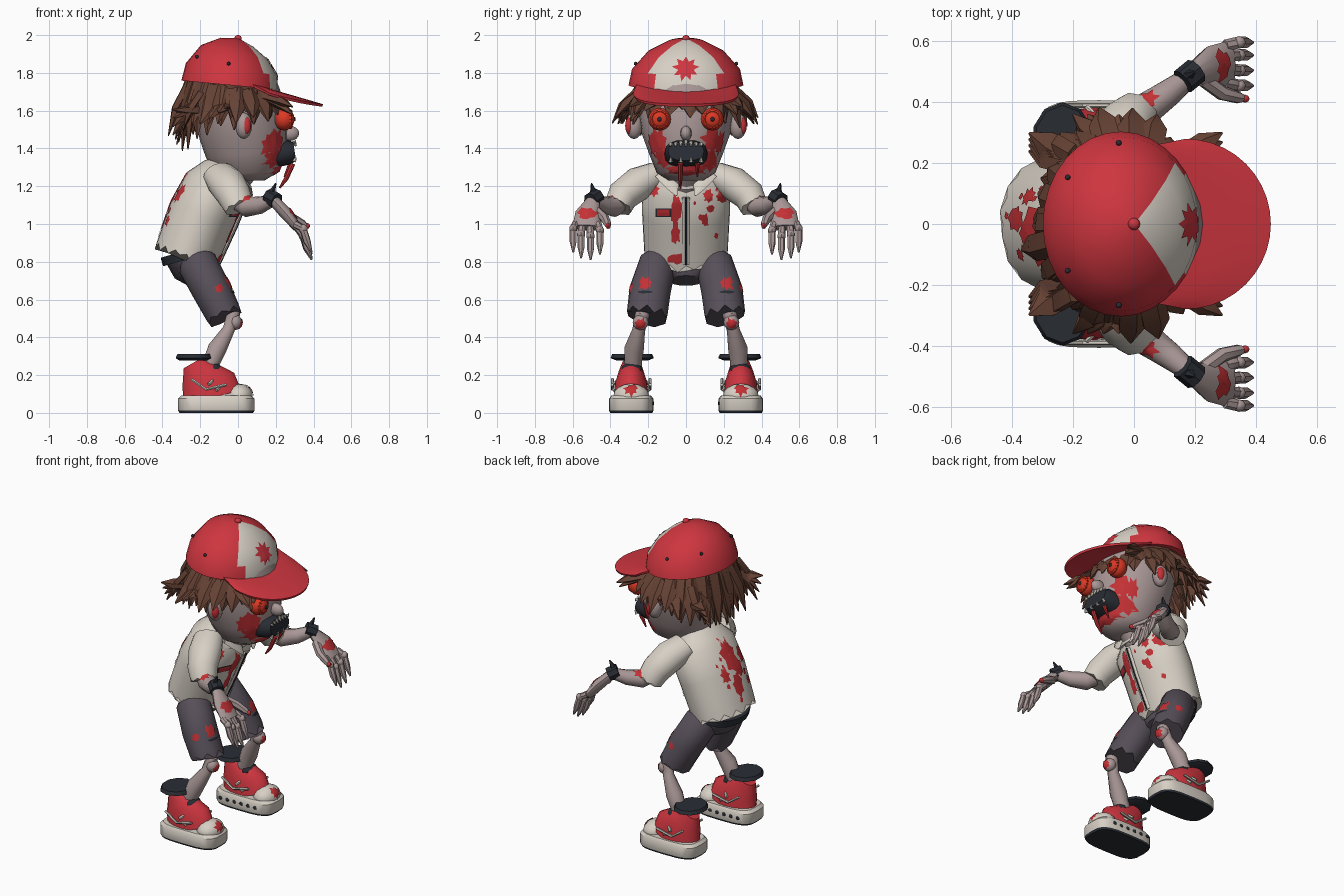
import bpy, bmesh, math, random
from mathutils import Vector, Matrix
from mathutils.bvhtree import BVHTree

if "Cube" in bpy.data.objects:
    bpy.data.objects.remove(bpy.data.objects["Cube"])

random.seed(7)
U = random.uniform
V = Vector


def mat(name, r, g, b):
    m = bpy.data.materials.new(name)
    m.diffuse_color = (r, g, b, 1)
    m.use_nodes = True
    m.node_tree.nodes["Principled BSDF"].inputs["Base Color"].default_value = m.diffuse_color
    return m


RED = mat("cap red", .62, .036, .05)
BLOOD = mat("blood red", .55, .03, .035)
EYE = mat("eye orange red", .72, .04, .018)
SKIN = mat("dead skin", .40, .315, .31)
CLOTH = mat("off white", .68, .63, .56)
HAIR = mat("hair brown", .135, .055, .035)
SHORTS = mat("shorts grey purple", .095, .078, .10)
DARK = mat("near black", .022, .026, .034)
TREES = {}


def done(name, bm, mats, mirror=False):
    """Turn a bmesh into an object, optionally with a copy mirrored in y."""
    mats = mats if isinstance(mats, list) else [mats]
    for side in (("left_", "right_") if mirror else ("",)):
        if side == "right_":
            bmesh.ops.scale(bm, vec=(1, -1, 1), verts=bm.verts)
        bmesh.ops.recalc_face_normals(bm, faces=bm.faces)
        for f in bm.faces:
            f.smooth = True
        for e in bm.edges:
            e.smooth = not (len(e.link_faces) == 2 and e.calc_face_angle(0) > .7)
        me = bpy.data.meshes.new(side + name)
        bm.to_mesh(me)
        for m in mats:
            me.materials.append(m)
        bpy.context.collection.objects.link(bpy.data.objects.new(side + name, me))
        TREES[side + name] = BVHTree.FromBMesh(bm)
    bm.free()


def loft(bm, secs, n=16, ref=(0, 1, 0), p=2, jag=0):
    """Skin oval sections (centre, half width along ref, other half width)."""
    pts, rings = [V(s[0]) for s in secs], []
    for i, (c, a, b) in enumerate(secs):
        t = (pts[min(i + 1, len(pts) - 1)] - pts[max(i - 1, 0)]).normalized()
        u = (V(ref) - t * V(ref).dot(t)).normalized()
        w = t.cross(u)
        ring = []
        for k in range(n):
            g = 2 * math.pi * k / n
            cu, cw = [math.copysign(abs(x) ** (2 / p), x) for x in (math.cos(g), math.sin(g))]
            q = pts[i] + u * a * cu + w * b * cw
            if i == 0 and jag and k % 2:
                q -= t * U(.3, 1) * jag
            ring.append(bm.verts.new(q))
        rings.append(ring)
    for r, s in zip(rings, rings[1:]):
        for k in range(n):
            bm.faces.new((r[k], r[(k + 1) % n], s[(k + 1) % n], s[k]))
    bm.faces.new(rings[0])
    bm.faces.new(rings[-1])
    return bm


def tube(bm, pts, radii, n=8, ref=(0, 1, 0)):
    return loft(bm, [(p, r, r) for p, r in zip(pts, radii)], n, ref)


def ball(bm, c, r, seg=14):
    bmesh.ops.create_uvsphere(bm, u_segments=seg, v_segments=seg // 2 + 1, radius=1,
                              matrix=Matrix.Translation(c) @ Matrix.Diagonal((*r, 1)))
    return bm


def splat(bm, target, at, d, r, sy=1, sz=1, n=14, lo=.72, hi=1, wob=.2, lift=.005):
    """Thin jagged patch projected along d onto a part."""
    d, at = V(d).normalized(), V(at)
    up = V((0, 0, 1))
    side = d.cross(up).normalized()
    up = side.cross(d)
    rad = [r * (hi if k % 2 == 0 else lo) * U(1 - wob, 1 + wob) for k in range(n)]

    def hit(k, f):
        g = 2 * math.pi * (k + .5) / n
        o = at - d + side * math.cos(g) * rad[k] * f * sy + up * math.sin(g) * rad[k] * f * sz
        loc, nor, _, _ = TREES[target].ray_cast(o, d)
        return bm.verts.new(loc - d * lift) if loc else None
    rings = [[hit(k, f) for k in range(n)] for f in (.02, .35, .7, 1)]
    for a, b in zip(rings, rings[1:]):
        for k in range(n):
            q = (a[k], a[(k + 1) % n], b[(k + 1) % n], b[k])
            if all(q):
                bm.faces.new(q)


new = bmesh.new

# Head, ears, nose, eyes, mouth
bm = loft(new(), [((.05, 0, 1.23), .09, .09), ((.05, 0, 1.27), .155, .165), ((.045, 0, 1.37), .195, .215),
                  ((.03, 0, 1.48), .235, .235), ((.01, 0, 1.6), .255, .24), ((-.02, 0, 1.74), .25, .22)], 24)
tube(bm, [(-.05, 0, 1.2), (.03, 0, 1.3)], [.085, .085], 12)
ball(bm, (.275, 0, 1.48), (.05, .03, .04))
done("head", bm, SKIN)
done("ear", ball(new(), (.03, .275, 1.52), (.045, .045, .07)), SKIN, True)
done("ear_wound", ball(new(), (.045, .3, 1.52), (.025, .022, .045)), BLOOD, True)
done("eye", ball(new(), (.245, .14, 1.555), (.055, .06, .06), 18), EYE, True)
bm = new()
ring = [V((.278, .14 + .042 * math.cos(i * math.pi / 8), 1.555 + .042 * math.sin(i * math.pi / 8))) for i in range(16)]
for i, v in enumerate(ring):
    tube(bm, [v, ring[(i + 1) % 16]], [.011, .011], 6, (1, 0, 0))
done("eye_rim", bm, EYE, True)
done("pupil", ball(new(), (.297, .14, 1.555), (.009, .012, .012)), DARK, True)
done("mouth", loft(new(), [((.2, 0, 1.37), .115, .07), ((.27, 0, 1.38), .11, .065), ((.3, 0, 1.385), .095, .05)], 16, p=2.6), DARK)
bm = new()
for k in range(-3, 4):
    y = k * .027
    tube(bm, [(.297, y, 1.44 - abs(y) * .2), (.308, y, 1.412)], [.012, .004], 6)
    if k % 2:
        tube(bm, [(.297, y, 1.33), (.308, y, 1.352)], [.012, .004], 6)
done("teeth", bm, CLOTH)
bm = tube(new(), [(.29, -.03, 1.32), (.255, -.03, 1.24), (.22, -.03, 1.19)], [.014, .012, .005])
tube(bm, [(.28, .06, 1.32), (.245, .06, 1.25)], [.014, .004])
done("mouth_drips", bm, BLOOD)
bm = new()
for y, z, r, sy, sz in ((-.15, 1.44, .075, .7, 1), (.14, 1.44, .075, .8, 1), (0, 1.29, .1, 1.4, .4),
                        (-.12, 1.35, .06, .8, 1), (.125, 1.34, .06, .8, 1)):
    splat(bm, "head", (.3, y, z), (-1, 0, 0), r, sy, sz)
for s in (1, -1):
    splat(bm, "head", (.17, s * .2, 1.42), (-.5, -s, 0), .06, .7, 1.3, lo=.55)
done("face_blood", bm, BLOOD)

# Hair: a band under the cap, rows of broad spikes and corner tufts, longest at the back
bm = loft(new(), [((-.025, 0, 1.63), .27, .24), ((-.035, 0, 1.77), .275, .225)], 20)


def lock(base, tip, w, ref):
    base, tip = V(base), V(tip)
    out = V((tip.x - base.x, tip.y - base.y, 0)) * .15
    loft(bm, [(base, w, .025), (base.lerp(tip, .5) + out, w, .024), (tip, .004, .003)], 5, ref)


for count, rt, drop in ((22, .35, .02), (20, .3, .04), (18, .28, -.02)):
    for i in range(count):
        a = 2 * math.pi * (i + U(-.25, .25)) / count
        c, s = math.cos(a), math.sin(a)
        x = -.03 + .225 * c
        k = U(.9, 1.1) * rt
        lock((x, .245 * s, 1.715 - .2 * x),
             (-.05 + k * c * (.97 if c > 0 else .87), (k + .02) * s,
              1.53 + .035 * c + drop + U(-.03, .03) - .06 * max(0, -c) ** 2), .05, (-s, c, 0))
for s in (1, -1):
    for i in range(5):
        lock((-.2, s * (.04 + .045 * i), 1.69), (-.325 + .01 * i, s * (.03 + .06 * i), 1.42 + .025 * i), .045, (0, 1, 0))
    for i in range(4):
        lock((-.17, s * .2, 1.69 - .03 * i), (-.345, s * (.24 + .02 * i), 1.47 + .045 * i), .05, (-1, -s, 0))
        lock((-.06, s * .24, 1.68 - .02 * i), (-.2 + .05 * i, s * .36, 1.53 + .03 * i), .045, (1, 0, 0))
    for y, z in ((.3, 1.62), (.27, 1.58)):
        lock((.13, s * .2, 1.675), (.29, s * y, z), .04, (-1, s, 0))
done("hair", bm, HAIR)

# Cap crown with pale front panel, brim, button, eyelets, star
bm = loft(new(), [((-.043, 0, 1.735), .304, .258), ((-.035, 0, 1.82), .286, .243), ((-.02, 0, 1.91), .203, .18),
                  ((-.005, 0, 1.962), .1, .09), ((0, 0, 1.982), .01, .01)], 32)
for f in bm.faces:
    c = f.calc_center_median()
    f.material_index = int(c.x > .03 and abs(math.atan2(c.y, c.x + .035)) < math.radians(44) and len(f.verts) == 4)
done("cap_crown", bm, [RED, CLOTH])
bm = new()
rows = []
for j in range(5):
    t, row = j / 4, []
    for i in range(21):
        g = math.pi * (i / 20 - .5)
        p = V((-.045 + .25 * math.cos(g * .72), .28 * math.sin(g * .75), 0)).lerp(
            V((.17 + .28 * math.cos(g), .28 * math.sin(g), 0)), t)
        p.z = 1.765 - .29 * p.x - .3 * p.y ** 2 * t
        row.append(bm.verts.new(p))
    rows.append(row)
for a, b in zip(rows, rows[1:]):
    for i in range(20):
        bm.faces.new((a[i], a[i + 1], b[i + 1], b[i]))
bmesh.ops.recalc_face_normals(bm, faces=bm.faces)
bmesh.ops.solidify(bm, geom=bm.faces[:], thickness=.014)
done("cap_brim", bm, RED)
done("cap_button", ball(new(), (0, 0, 1.983), (.02, .02, .017)), RED)
bm = new()
for a in (95, 145):
    a = math.radians(a)
    ball(bm, (-.03 + .23 * math.cos(a), .268 * math.sin(a), 1.845 - .05 * math.cos(a)), (.01, .01, .01), 8)
done("cap_eyelet", bm, DARK, True)
bm = new()
splat(bm, "cap_crown", (.2, 0, 1.825), (-1, 0, -.2), .072, n=18, lo=.6, wob=.08)
done("cap_star", bm, RED)

# Leaning shirt with torn hem, collar, sleeves, placket
done("shirt", loft(new(), [((-.27, 0, .84), .22, .172), ((-.19, 0, 1.05), .232, .178), ((-.115, 0, 1.2), .235, .17),
                           ((-.075, 0, 1.28), .17, .115), ((-.05, 0, 1.31), .1, .07)], 32, jag=.04), CLOTH)
bm = loft(new(), [((-.06, 0, 1.235), .15, .125), ((-.03, 0, 1.3), .11, .1)], 16)
for s in (1, -1):
    loft(bm, [((.0, s * .12, 1.27), .05, .012), ((.06, s * .07, 1.2), .035, .01), ((.075, s * .05, 1.15), .005, .005)], 6)
done("collar", bm, CLOTH)
done("sleeve", loft(new(), [((.005, .358, 1.095), .08, .075), ((-.02, .335, 1.15), .09, .085), ((-.06, .25, 1.215), .1, .09),
                            ((-.1, .16, 1.26), .09, .07)], 16, (1, 0, 0), jag=.02), CLOTH, True)
front = [(-.105, 0, .785), (-.013, 0, .985), (.05, 0, 1.14)]
done("placket", loft(new(), [(p, .022, .008) for p in front], 8), CLOTH)
done("placket_seam", loft(new(), [(V(p) + V((.008, 0, 0)), .006, .005) for p in front], 6), DARK)
bm = new()
for y, z, r, sy, sz in ((-.05, 1.08, .09, .38, 1), (-.055, .95, .07, .4, 1), (-.05, .815, .06, 1, .5), (-.17, 1.18, .04, .8, 1),
                        (.12, 1.15, .04, .7, 1), (.19, 1.14, .035, 1, 1), (.1, 1.02, .03, .7, 1.2), (.13, 1.08, .025, 1, 1)):
    splat(bm, "shirt", (0, y, z), (-1, 0, 0), r, sy, sz)
for y, z, r in ((.0, 1.2, .085), (-.03, 1.12, .05), (.02, 1.03, .06), (.09, 1.1, .04), (-.11, 1.16, .045), (-.1, 1.02, .025)):
    splat(bm, "shirt", (-.4, y, z), (1, 0, 0), r, .8, 1.25)
for i in range(16):
    d = 1 if i % 2 else -1
    splat(bm, "shirt", (-.2, U(-.17, .17), U(.9, 1.2)), (d, 0, 0), U(.01, .022), .8, 1.2, n=8)
done("shirt_blood", bm, BLOOD)
for nm, r, m, l in (("badge_border", .05, DARK, .006), ("badge", .038, BLOOD, .009)):
    bm = new()
    splat(bm, "shirt", (0, -.12, 1.06), (-1, 0, 0), r, 1.2, .62, n=4, lo=1, wob=0, lift=l)
    done(nm, bm, m)

# Arms, wristbands, hands
done("arm", tube(new(), [(-.02, .335, 1.14), (.05, .385, 1.09), (.12, .435, 1.1), (.19, .49, 1.13)],
                 [.055, .055, .046, .033], 10, (0, 0, 1)), SKIN, True)
bm = new()
splat(bm, "left_arm", (.03, .39, 1.1), (-.3, -.5, -1), .035)
done("elbow_wound", bm, BLOOD, True)
bm = tube(new(), [(.16, .468, 1.147), (.205, .505, 1.122)], [.044, .044], 8, (0, 0, 1))
tube(bm, [(.18, .49, 1.17), (.2, .5, 1.215)], [.018, .004], 5)
done("wristband", bm, DARK, True)
done("palm", loft(new(), [((.185, .49, 1.13), .032, .03), ((.25, .52, 1.06), .065, .033), ((.315, .525, .98), .078, .024)], 12), SKIN, True)
bm = new()
for i, y in enumerate((.455, .505, .555, .597)):
    z = (.01, -.02, -.01, .02)[i]
    tube(bm, [(.3, .525 + (y - .525) * .85, 1.0), (.345, y, .955 + z), (.365, y, .89 + z), (.39, y, .83 + z)],
         [.02, .02, .02, .005], 7)
    ball(bm, (.345, y, .955 + z), (.024, .022, .024), 8)
tube(bm, [(.23, .475, 1.07), (.29, .43, 1.03), (.345, .415, 1.0), (.375, .41, .98)], [.026, .025, .02, .006], 7, (0, 0, 1))
done("fingers", bm, SKIN, True)
done("thumb_nail", ball(new(), (.365, .412, .99), (.016, .014, .016), 8), BLOOD, True)
bm = new()
splat(bm, "left_palm", (.28, .525, 1.05), (-.9, 0, -.4), .055, 1.1, .8)
done("hand_wound", bm, BLOOD, True)

# Belt, hips, shorts with torn cuffs
done("belt", loft(new(), [((-.262, 0, .815), .2, .14), ((-.275, 0, .86), .195, .14)], 20), DARK)
done("hips", loft(new(), [((-.2, 0, .7), .09, .07), ((-.225, 0, .76), .2, .12), ((-.27, 0, .86), .19, .13)], 16), SHORTS)
done("shorts_leg", loft(new(), [((-.08, .205, .53), .108, .095), ((-.14, .19, .65), .11, .103),
                                ((-.215, .15, .79), .1, .105), ((-.24, .12, .83), .07, .07)], 16, jag=.04), SHORTS, True)
bm = new()
splat(bm, "left_shorts_leg", (0, .215, .685), (-1, 0, 0), .04)
splat(bm, "left_shorts_leg", (-.1, .3, .66), (0, -1, 0), .025)
done("shorts_blood", bm, BLOOD, True)
bm = new()
splat(bm, "left_shorts_leg", (0, .215, .64), (-1, 0, 0), .045, 1, .16, n=8, lo=1, wob=.1)
done("shorts_stitches", bm, DARK, True)

# Shins and knees
bm = tube(new(), [(-.18, .285, .16), (-.14, .28, .27), (-.11, .275, .34), (-.05, .25, .44), (-.025, .232, .52), (-.07, .21, .58)],
          [.045, .047, .052, .034, .038, .045], 10)
ball(bm, (-.015, .24, .48), (.038, .042, .042), 10)
done("shin", bm, SKIN, True)
bm = new()
splat(bm, "left_shin", (0, .24, .47), (-1, 0, 0), .032)
done("knee_wound", bm, BLOOD, True)

# Shoes: sole, low sloping upper, toe cap, cuff, tongue, laces
bm = loft(new(), [((-.115, .29, 0), .112, .195), ((-.115, .29, .012), .117, .202), ((-.115, .29, .075), .117, .202),
                  ((-.115, .29, .092), .105, .185)], 24, p=3.5)
for f in bm.faces:
    f.material_index = int(f.calc_center_median().z < .01)
done("sole", bm, [CLOTH, DARK], True)
done("shoe_upper", loft(new(), [((-.14, .29, .08), .093, .165), ((-.155, .29, .14), .088, .155), ((-.205, .29, .2), .07, .11),
                                ((-.24, .288, .262), .05, .055)], 18), RED, True)
done("toe_cap", ball(new(), (.005, .29, .09), (.075, .095, .065)), CLOTH, True)
done("shoe_cuff", loft(new(), [((-.235, .285, .278), .085, .08), ((-.235, .285, .29), .115, .1), ((-.235, .285, .312), .105, .09)], 10), DARK, True)
bm = ball(new(), (-.125, .288, .225), (.045, .058, .042), 10)
for k in range(6):
    ball(bm, (-.25 + k * .05, .173, .05), (.013, .005, .011), 8)
done("shoe_tongue_and_sole_dots", bm, DARK, True)
bm = new()
for x, z in ((-.045, .15), (-.085, .182)):
    tube(bm, [(x - .07, .195, z - .03), (x - .03, .235, z + .005), (x, .29, z + .012), (x - .03, .345, z + .005), (x - .07, .385, z - .03)],
         [.009] * 5, 6, (0, 0, 1))
for y in (.19, .39):
    tube(bm, [(-.25, y, .18), (-.17, y, .125), (-.06, y, .15)], [.008] * 3, 6)
done("laces", bm, CLOTH, True)
bm = new()
splat(bm, "left_toe_cap", (.05, .29, .115), (-1, 0, -.6), .038)
done("toe_blood", bm, BLOOD, True)
